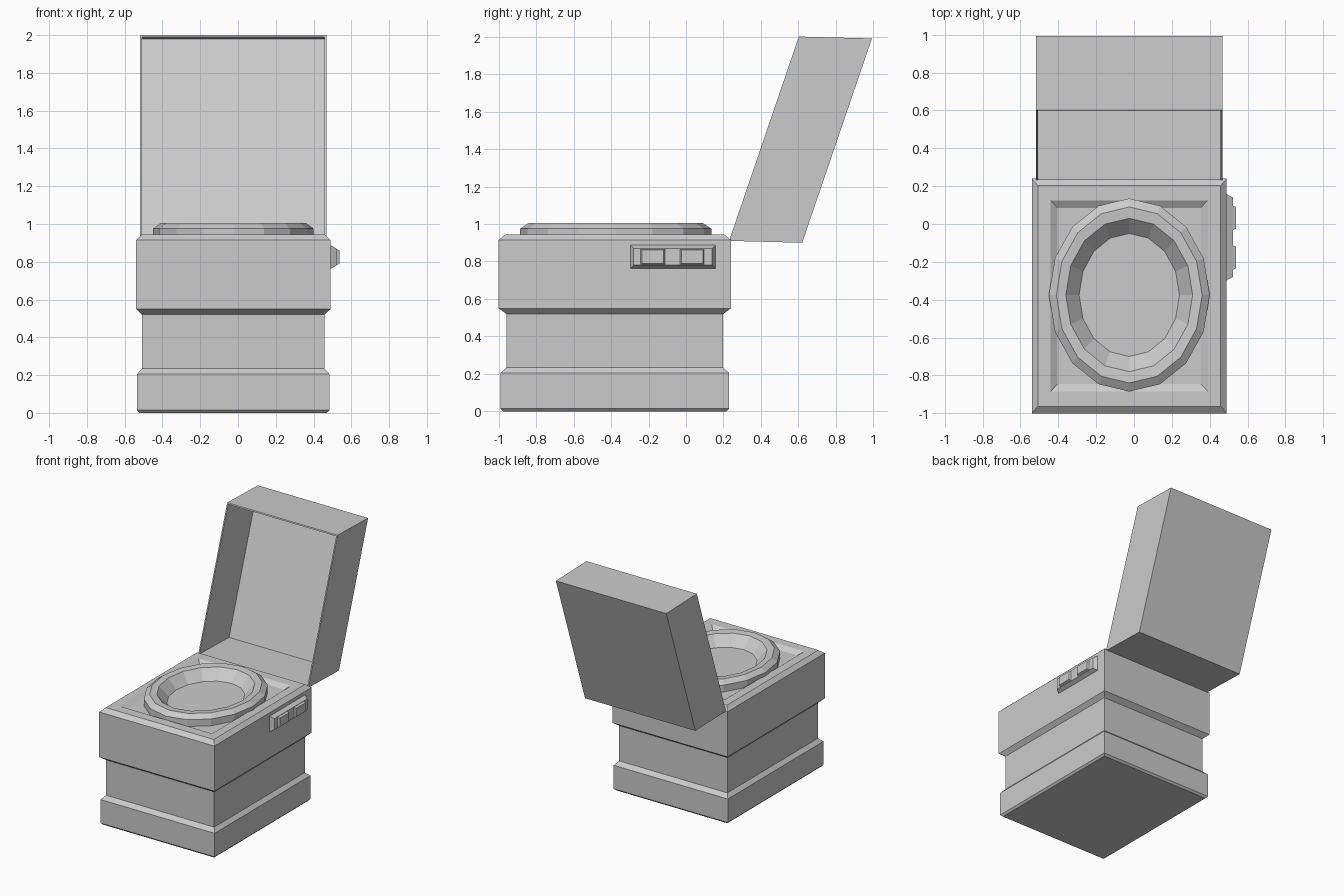
import bpy, bmesh, math
from mathutils import Matrix

if "Cube" in bpy.data.objects:
    bpy.data.objects.remove(bpy.data.objects["Cube"])

CX, CY = -0.025, -0.38


def finish(name, loops, cap_start=True, cap_end=True, closed=False):
    """Skin a stack of equal-length point loops with quads."""
    bm = bmesh.new()
    rings = [[bm.verts.new(p) for p in loop] for loop in loops]
    n = len(rings[0])
    pairs = list(zip(rings, rings[1:]))
    if closed:
        pairs.append((rings[-1], rings[0]))
    for a, b in pairs:
        for i in range(n):
            j = (i + 1) % n
            bm.faces.new((a[i], a[j], b[j], b[i]))
    if not closed:
        if cap_start:
            bm.faces.new(rings[0][::-1])
        if cap_end:
            bm.faces.new(rings[-1])
    bmesh.ops.recalc_face_normals(bm, faces=bm.faces)
    me = bpy.data.meshes.new(name)
    bm.to_mesh(me)
    bm.free()
    ob = bpy.data.objects.new(name, me)
    bpy.context.collection.objects.link(ob)
    return ob


def rect(hx, hy, z, cx=CX, cy=CY):
    return [(cx - hx, cy - hy, z), (cx + hx, cy - hy, z),
            (cx + hx, cy + hy, z), (cx - hx, cy + hy, z)]


def ellipse(rx, ry, z, n=16):
    return [(CX + rx * math.cos(2 * math.pi * i / n),
             CY + 0.005 + ry * math.sin(2 * math.pi * i / n), z) for i in range(n)]


# Stepped body with a shallow recess in the top
body = [(0.495, 0.595, 0), (0.51, 0.61, 0.015), (0.51, 0.61, 0.205),
        (0.483, 0.578, 0.235), (0.483, 0.578, 0.52), (0.515, 0.62, 0.55),
        (0.515, 0.62, 0.915), (0.483, 0.583, 0.945),
        (0.415, 0.505, 0.945), (0.378, 0.465, 0.92)]
finish("body", [rect(*s) for s in body])

# Faceted oval seat ring
seat = [(0.425, 0.51, 0.92), (0.425, 0.51, 0.975), (0.385, 0.465, 1.005),
        (0.335, 0.405, 1.0), (0.265, 0.325, 0.921)]
finish("seat_ring", [ellipse(*s) for s in seat], closed=True)


# Open hollow lid, leaning back: u runs up the opening, d runs into its depth
def lid_loop(inset, depth):
    out = []
    for x, u in ((-1, 0), (1, 0), (1, 1), (-1, 1)):
        t = inset / 1.1 if u == 0 else 1 - inset / 1.1
        out.append((CX + x * (0.493 - inset),
                    0.23 + 0.372 * t + 0.39 * depth,
                    0.91 + 1.09 * t - 0.01 * depth))
    return out


finish("lid", [lid_loop(0, 1), lid_loop(0, 0), lid_loop(0.01, 0), lid_loop(0.01, 0.97)])


# Control panel and buttons on the right side
def side_block(name, y0, y1, z0, z1, x0, x1, inset):
    def loop(x, k):
        return [(x, y0 + k, z0 + k), (x, y1 - k, z0 + k),
                (x, y1 - k, z1 - k), (x, y0 + k, z1 - k)]
    finish(name, [loop(x0, 0), loop(x1, inset)])


side_block("control_panel", -0.30, 0.16, 0.76, 0.89, 0.485, 0.522, 0.02)
for i, y in enumerate((-0.245, -0.035)):
    side_block(f"button_{i + 1}", y, y + 0.135, 0.78, 0.87, 0.515, 0.538, 0.01)
